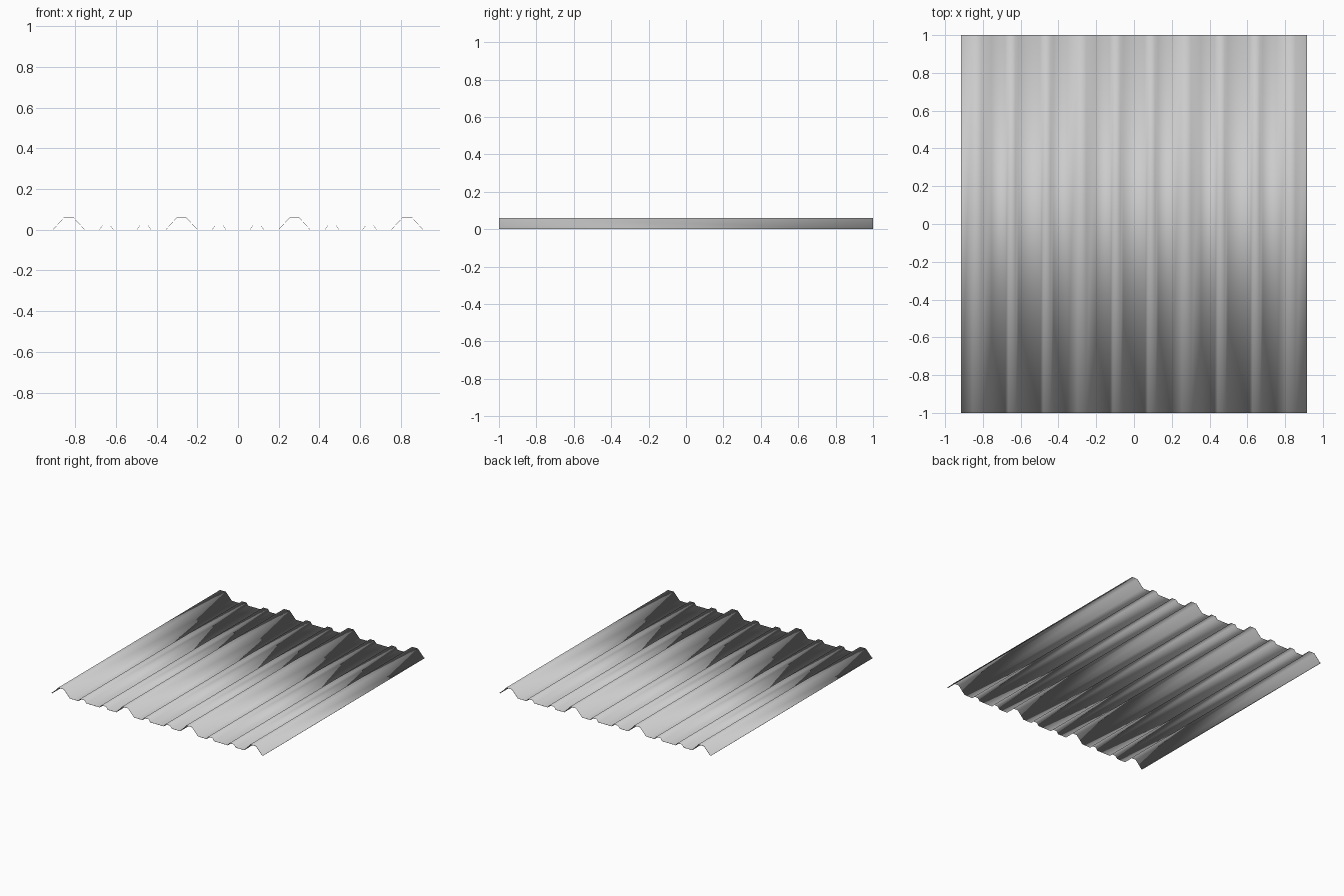
import bpy
import math

if "Cube" in bpy.data.objects:
    bpy.data.objects.remove(bpy.data.objects["Cube"])

PITCH = 0.554      # spacing of the major ribs
HALF_LEN = 1.0
EDGE = 0.917       # outer edge of the side lips
THICK = 0.0015


def rib(cx, base, top, height):
    """Trapezoid rib cross-section as (x, z) points."""
    return [(cx - base, 0), (cx - top, height), (cx + top, height), (cx + base, 0)]


# Cross-section: four major ribs with two small stiffeners in each bay
profile = [(-EDGE, 0)]
for i in range(4):
    cx = (i - 1.5) * PITCH
    profile += rib(cx, 0.077, 0.024, 0.0575)
    if i < 3:
        for dx in (-0.0925, 0.0925):
            profile += rib(cx + PITCH / 2 + dx, 0.034, 0.019, 0.02)
profile.append((EDGE, 0))

# Sheet extruded along y
verts = [(x, y, z) for y in (-HALF_LEN, HALF_LEN) for x, z in profile]
n = len(profile)
faces = [(i, i + 1, n + i + 1, n + i) for i in range(n - 1)]
mesh = bpy.data.meshes.new("corrugated_roof_panel")
mesh.from_pydata(verts, [], faces)
panel = bpy.data.objects.new("corrugated_roof_panel", mesh)
bpy.context.collection.objects.link(panel)

# Soft bends on the major ribs, crisp bends on the stiffeners
bpy.context.view_layer.objects.active = panel
panel.select_set(True)
bpy.ops.object.shade_smooth_by_angle(angle=math.radians(50))

# Thin metal gauge, grown upward from z = 0
solid = panel.modifiers.new("gauge", 'SOLIDIFY')
solid.thickness = THICK
solid.offset = 1
